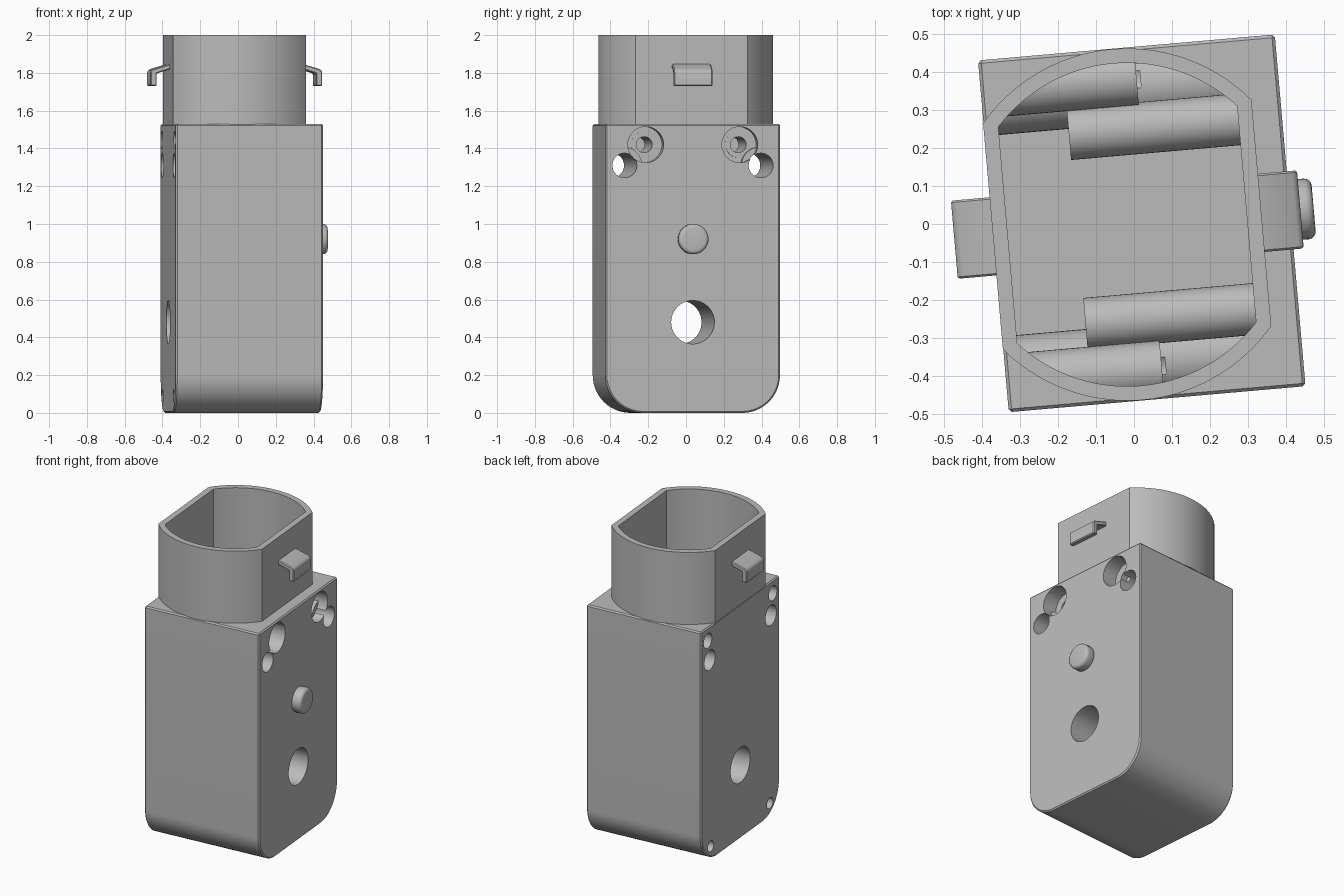
import bpy, bmesh, math

cube = bpy.data.objects.get("Cube")
if cube:
    bpy.data.objects.remove(cube, do_unlink=True)

grey = bpy.data.materials.new("plain grey")
grey.use_nodes = True
COLOUR = (0.5, 0.5, 0.5, 1)
grey.diffuse_color = COLOUR
grey.node_tree.nodes["Principled BSDF"].inputs["Base Color"].default_value = COLOUR

LEFT, RIGHT, HALF, TOP = -0.371, 0.412, 0.464, 1.53   # housing limits
parts = []


def prism(name, pts, a, b, axis, keep=True):
    """Extrude a 2D outline from a to b along an axis."""
    place = {"x": lambda u, v, w: (w, u, v),
             "y": lambda u, v, w: (u, w, v),
             "z": lambda u, v, w: (u, v, w)}[axis]
    bm = bmesh.new()
    ends = [[bm.verts.new(place(u, v, w)) for u, v in pts] for w in (a, b)]
    for ring in ends:
        bm.faces.new(ring)
    n = len(pts)
    for i in range(n):
        j = (i + 1) % n
        bm.faces.new((ends[0][i], ends[0][j], ends[1][j], ends[1][i]))
    bmesh.ops.recalc_face_normals(bm, faces=bm.faces)
    mesh = bpy.data.meshes.new(name)
    bm.to_mesh(mesh)
    bm.free()
    mesh.materials.append(grey)
    obj = bpy.data.objects.new(name, mesh)
    bpy.context.collection.objects.link(obj)
    if keep:
        parts.append(obj)
    else:
        obj.hide_render = True
    return obj


def arc(cu, cv, r, start, end, n):
    steps = [math.radians(start + (end - start) * i / n) for i in range(n + 1)]
    return [(cu + r * math.cos(t), cv + r * math.sin(t)) for t in steps]


def rod(name, y, z, r, a, b, keep=True):
    return prism(name, arc(y, z, r, 0, 360, 40)[:-1], a, b, "x", keep)


def apply(obj, mod):
    bpy.context.view_layer.objects.active = obj
    bpy.ops.object.modifier_apply(modifier=mod.name)


def bevel(obj, width, segments=1):
    mod = obj.modifiers.new("bevel", "BEVEL")
    mod.width, mod.segments = width, segments
    mod.limit_method, mod.angle_limit = "ANGLE", math.radians(35)
    apply(obj, mod)


def cut(targets, cutter):
    for obj in targets:
        mod = obj.modifiers.new("cut", "BOOLEAN")
        mod.operation, mod.solver, mod.object = "DIFFERENCE", "EXACT", cutter
        apply(obj, mod)
    bpy.data.objects.remove(cutter, do_unlink=True)


def flat_sided(r, half):
    """Circle with two parallel flats, facing left and right."""
    t = math.degrees(math.acos(half / r))
    cx = -0.018
    return arc(cx, 0, r, t, 180 - t, 28) + arc(cx, 0, r, 180 + t, 360 - t, 28)


# Housing with rounded bottom corners
R = 0.2
outline = [(HALF, TOP), (-HALF, TOP)]
outline += arc(-HALF + R, R, R, 180, 270, 14) + arc(HALF - R, R, R, 270, 360, 14)
housing = prism("housing", outline, LEFT, RIGHT, "x")
bevel(housing, 0.008)

# Hollow upper chamber, open to the collar
room = [(-0.42, 1.1), (0.42, 1.1), (0.42, 1.5), (-0.42, 1.5)]
cut([housing], prism("chamber", room, -0.334, 0.297, "x", False))

# Motor collar
collar = prism("motor_collar", flat_sided(0.463, 0.354), 1.528, 2.0, "z")
cut([housing, collar], prism("bore", flat_sided(0.425, 0.315), 1.4, 2.1, "z", False))

# Screw tubes inside the chamber, then every hole, on both sides
for s, side in ((-1, "front"), (1, "back")):
    through = rod(side + "_through_tube", s * 0.362, 1.31, 0.098, -0.35, 0.35)
    nut = rod(side + "_left_tube", s * 0.385, 1.445, 0.074, -0.35, 0.04)
    screw = rod(side + "_right_tube", s * 0.25, 1.42, 0.068, -0.15, 0.315)
    group = [housing, through, nut, screw]
    cut(group, rod("through_hole", s * 0.362, 1.31, 0.065, -0.5, 0.5, False))
    cut([housing, through, nut], rod("left_hole", s * 0.385, 1.445, 0.048, -0.5, 0.05, False))
    cut([housing, screw], rod("screw_hole", s * 0.25, 1.42, 0.042, -0.2, 0.5, False))
    cut([housing], rod("counterbore", s * 0.25, 1.42, 0.095, 0.31, 0.5, False))
    cut([housing], rod("bottom_hole", s * 0.35, 0.09, 0.035, -0.5, 0.0, False))

cut([housing], rod("shaft_hole", 0, 0.48, 0.115, -0.5, 0.5, False))

# Locating peg
peg = rod("locating_peg", 0, 0.92, 0.08, 0.4, 0.474)
bevel(peg, 0.02, 4)

# Hooked clips on the collar flats
hook = [(-0.02, 1.853), (0.09, 1.82), (0.103, 1.808), (0.103, 1.73),
        (0.07, 1.73), (0.07, 1.797), (-0.02, 1.825)]
for name, s, wall in (("left_clip", 1, 0.336), ("right_clip", -1, LEFT)):
    clip = prism(name, [(wall + s * d, z) for d, z in hook], -0.103, 0.103, "y")
    bevel(clip, 0.005)

# Smooth the round faces and turn the whole assembly slightly
bpy.ops.object.select_all(action="DESELECT")
for obj in parts:
    obj.rotation_euler.z = math.radians(5)
    obj.select_set(True)
bpy.context.view_layer.objects.active = housing
bpy.ops.object.shade_smooth_by_angle(angle=math.radians(30))
